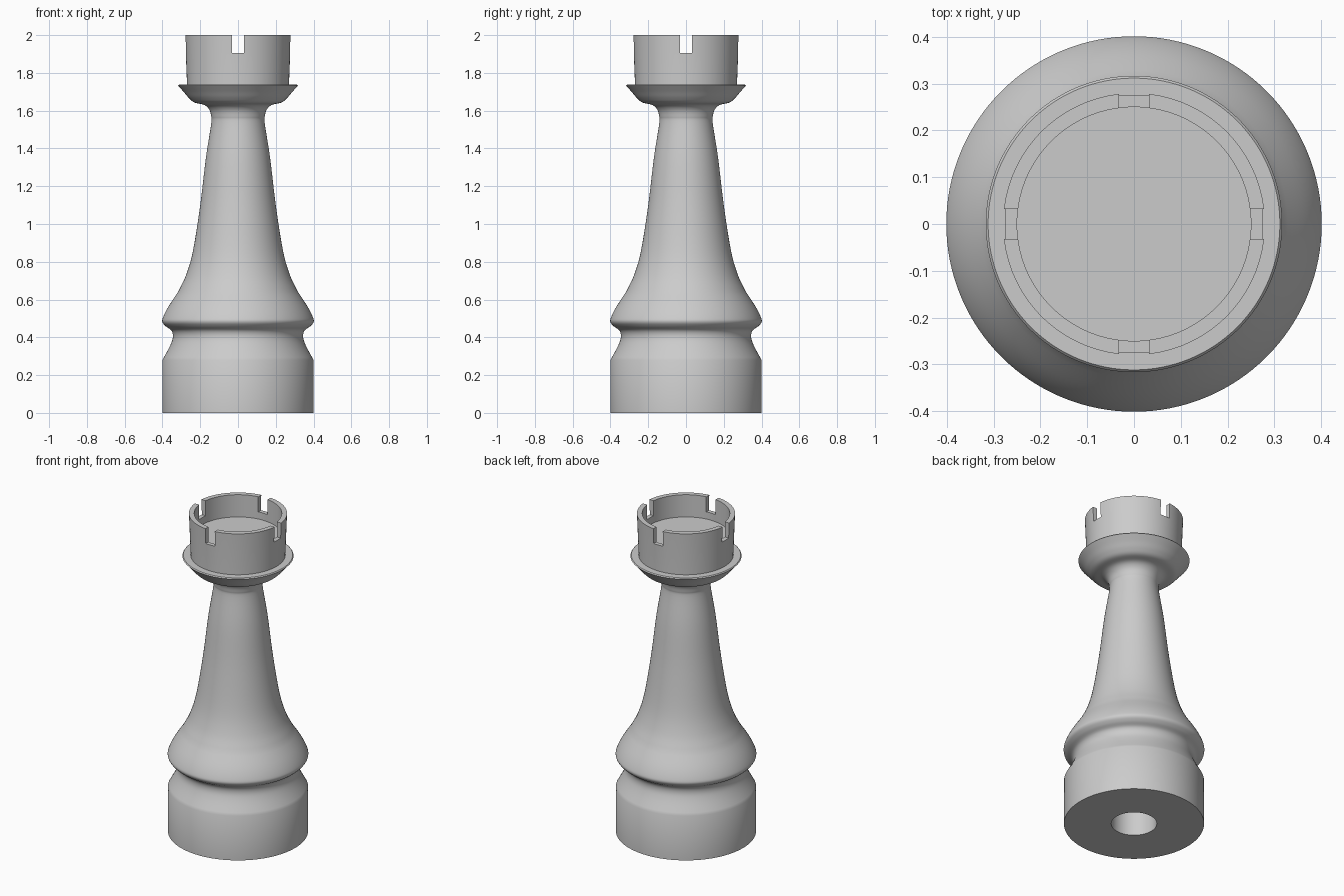
import bpy, bmesh, math
from mathutils import Vector

SEGMENTS = 128

cube = bpy.data.objects.get("Cube")
if cube:
    bpy.data.objects.remove(cube, do_unlink=True)

grey = bpy.data.materials.new("plain grey")
grey.use_nodes = True
colour = (0.6, 0.6, 0.6, 1)
grey.diffuse_color = colour
grey.node_tree.nodes["Principled BSDF"].inputs["Base Color"].default_value = colour


def smooth_path(points, steps=5):
    """Catmull-Rom curve through (radius, height) points."""
    p = [Vector(q) for q in points]
    p = [2 * p[0] - p[1]] + p + [2 * p[-1] - p[-2]]
    out = []
    for a, b, c, d in zip(p, p[1:], p[2:], p[3:]):
        for i in range(steps):
            t = i / steps
            out.append((b * 2 + (c - a) * t + (a * 2 - b * 5 + c * 4 - d) * t**2
                        + (b * 3 - a - c * 3 + d) * t**3) / 2)
    return [tuple(q) for q in out] + [points[-1]]


def lathe(name, profile):
    """Spin a (radius, height) profile around z into a closed solid."""
    bm = bmesh.new()
    verts = [bm.verts.new((r, 0, z)) for r, z in profile]
    edges = [bm.edges.new(pair) for pair in zip(verts, verts[1:])]
    bmesh.ops.spin(bm, geom=verts + edges, cent=(0, 0, 0), axis=(0, 0, 1),
                   angle=math.tau, steps=SEGMENTS)
    bmesh.ops.remove_doubles(bm, verts=bm.verts, dist=1e-5)
    bmesh.ops.recalc_face_normals(bm, faces=bm.faces)
    mesh = bpy.data.meshes.new(name)
    bm.to_mesh(mesh)
    bm.free()
    mesh.materials.append(grey)
    obj = bpy.data.objects.new(name, mesh)
    bpy.context.collection.objects.link(obj)
    return obj


def select_only(obj):
    bpy.ops.object.select_all(action='DESELECT')
    obj.select_set(True)
    bpy.context.view_layer.objects.active = obj


# Body: drilled base, waist groove, bulge, tapering stem and flared collar
groove = [(0.4, 0.28), (0.36, 0.355), (0.345, 0.40), (0.352, 0.435), (0.382, 0.458),
          (0.4, 0.48), (0.397, 0.505), (0.37, 0.56), (0.318, 0.64)]
stem = [(0.318, 0.64), (0.275, 0.73), (0.238, 0.86), (0.2, 1.10), (0.17, 1.35),
        (0.142, 1.53), (0.142, 1.57), (0.152, 1.605), (0.178, 1.63), (0.23, 1.643),
        (0.26, 1.667), (0.288, 1.70), (0.317, 1.732)]
body = lathe("body", [(0, 0.4), (0.13, 0.4), (0.13, 0)] + [(0.4, 0)]
             + smooth_path(groove)[:-1] + smooth_path(stem)
             + [(0.312, 1.738), (0.27, 1.738), (0, 1.738)])

# Hollow tower head
tower = lathe("tower_head", [(0, 1.71), (0.27, 1.71), (0.27, 1.74), (0.28, 2),
                             (0.25, 2), (0.25, 1.86), (0, 1.86)])

# Four notches in the rim, cut by two crossing bars
for size in ((1, 0.065, 0.2), (0.065, 1, 0.2)):
    bpy.ops.mesh.primitive_cube_add(size=1, location=(0, 0, 2.005))
    cutter = bpy.context.object
    cutter.name = "notch_cutter"
    cutter.scale = size
    cutter.hide_render = True
    cut = tower.modifiers.new("notch", 'BOOLEAN')
    cut.operation = 'DIFFERENCE'
    cut.solver = 'EXACT'
    cut.object = cutter
    select_only(tower)
    bpy.ops.object.modifier_apply(modifier=cut.name)
    bpy.data.objects.remove(cutter, do_unlink=True)

for obj in (body, tower):
    select_only(obj)
    bpy.ops.object.shade_smooth_by_angle(angle=math.radians(30))
